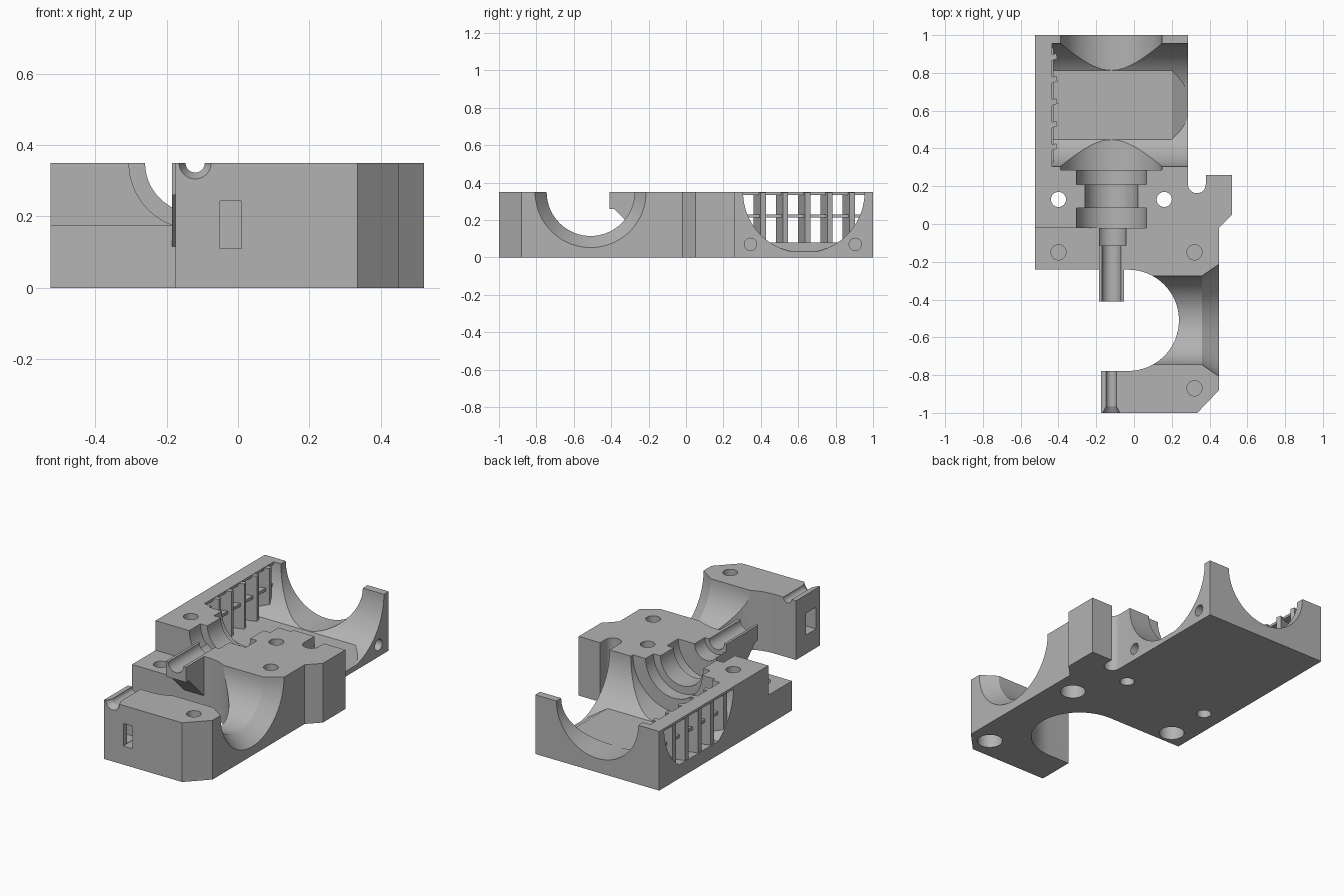
import bpy, bmesh
from math import sin, cos, pi, radians
from mathutils import Matrix, Vector

if "Cube" in bpy.data.objects:
    bpy.data.objects.remove(bpy.data.objects["Cube"])

grey = bpy.data.materials.new("plain_grey")
grey.use_nodes = True
COLOUR = (0.45, 0.45, 0.45, 1)
grey.diffuse_color = COLOUR
grey.node_tree.nodes["Principled BSDF"].inputs["Base Color"].default_value = COLOUR

TOP = 0.35      # height of the split plane
BORE_X = -0.12  # stepped bore runs along y here
ROOM_Y = 0.63   # cross chamber runs along x here
PORT_Y = -0.51  # front round opening


def finish(name, bm):
    bmesh.ops.recalc_face_normals(bm, faces=bm.faces)
    mesh = bpy.data.meshes.new(name)
    bm.to_mesh(mesh)
    bm.free()
    mesh.materials.append(grey)
    ob = bpy.data.objects.new(name, mesh)
    bpy.context.collection.objects.link(ob)
    return ob


def prism(name, pts, axis, lo, hi):
    """Extrude a flat outline along an axis."""
    place = {"x": lambda a, b, t: (t, a, b),
             "y": lambda a, b, t: (a, t, b),
             "z": lambda a, b, t: (a, b, t)}[axis]
    bm = bmesh.new()
    face = bm.faces.new([bm.verts.new(place(a, b, lo)) for a, b in pts])
    new = bmesh.ops.extrude_face_region(bm, geom=[face])["geom"]
    move = Vector(place(0, 0, hi - lo))
    bmesh.ops.translate(bm, vec=move, verts=[v for v in new if isinstance(v, bmesh.types.BMVert)])
    return finish(name, bm)


def box(name, x0, x1, y0, y1, z0, z1):
    return prism(name, [(x0, y0), (x1, y0), (x1, y1), (x0, y1)], "z", z0, z1)


def lathe(name, profile, axis, centre, steps=72):
    """Revolve (along, radius) pairs about an axis through centre."""
    place = {"x": lambda t, a, b: (t, a, b),
             "y": lambda t, a, b: (a, t, b),
             "z": lambda t, a, b: (a, b, t)}[axis]
    bm = bmesh.new()
    rings = []
    for t, r in profile:
        rings.append([bm.verts.new(place(t, centre[0] + r * cos(2 * pi * i / steps),
                                         centre[1] + r * sin(2 * pi * i / steps)))
                      for i in range(steps)])
    for a, b in zip(rings, rings[1:]):
        for i in range(steps):
            j = (i + 1) % steps
            bm.faces.new((a[i], a[j], b[j], b[i]))
    bm.faces.new(rings[0])
    bm.faces.new(rings[-1])
    return finish(name, bm)


def combine(target, tool, operation="DIFFERENCE"):
    """Apply a boolean and discard the tool."""
    mod = target.modifiers.new("combine", "BOOLEAN")
    mod.object, mod.operation, mod.solver = tool, operation, "EXACT"
    bpy.ops.object.select_all(action="DESELECT")
    bpy.context.view_layer.objects.active = target
    target.select_set(True)
    bpy.ops.object.modifier_apply(modifier=mod.name)
    bpy.data.objects.remove(tool)
    return target


def arc(cx, cy, r, start, end, n):
    angles = [radians(start + (end - start) * i / n) for i in range(n + 1)]
    return [(cx + r * cos(a), cy + r * sin(a)) for a in angles]


# Main block, with the round front opening and the small side notch
outline = [(-0.525, 1), (-0.525, -0.24)]
outline += arc(-0.03, PORT_Y, 0.268, 90, -90, 40)
outline += [(-0.175, -0.778), (-0.175, -1), (0.335, -1), (0.45, -0.88),
            (0.45, -0.02), (0.52, 0.05), (0.52, 0.26), (0.38, 0.26)]
outline += arc(0.333, 0.21, 0.047, 0, -180, 16)
outline += [(0.286, 1)]
body = prism("housing_half", outline, "z", 0, TOP)

# Tongue that carries the bore into the front opening
tongue = prism("tongue", [(-0.41, TOP), (-0.41, 0.26), (-0.385, 0.26), (-0.235, 0.11),
                          (-0.2, 0.11), (-0.2, TOP)], "x", -0.185, -0.052)
combine(body, tongue, "UNION")

# Lowered step at the front corner
combine(body, box("step_cutter", -0.6, -0.185, -0.5, -0.02, 0.175, 0.5))

# Stepped bore along the length
combine(body, lathe("bore_cutter", [
    (-1.01, 0.05), (-0.965, 0.027), (-0.6, 0.027), (-0.6, 0.05), (-0.115, 0.05),
    (-0.115, 0.078), (-0.02, 0.078), (-0.02, 0.185), (0.085, 0.185), (0.085, 0.14),
    (0.21, 0.14), (0.21, 0.185), (0.285, 0.185), (0.285, 0.268), (1.02, 0.268)],
    "y", (BORE_X, TOP)))

# Cross chamber with a flat floor that dips towards the open side
chamber = lathe("chamber_cutter", [(-0.435, 0.325), (0.32, 0.325)], "x", (ROOM_Y, TOP), 96)
floor = prism("floor_clip", [(-0.6, 0.081), (0.2, 0.081), (0.33, 0.005), (0.33, 0.8),
                             (-0.6, 0.8)], "y", 0, 1.2)
combine(body, combine(chamber, floor, "INTERSECT"))


def window(name, x0, x1, r, z0, z1):
    """Part of the chamber's round section between two heights."""
    ob = lathe(name, [(x0, r), (x1, r)], "x", (ROOM_Y, TOP), 96)
    return combine(ob, box("clip", -1, 1, 0, 1.2, z0, z1), "INTERSECT")


combine(body, window("window_cutter", -0.6, -0.42, 0.325, 0.081, 0.335))

# Flared side port into the round opening
combine(body, lathe("port_cutter", [(0, 0.235), (0.36, 0.235), (0.45, 0.297), (0.47, 0.311)],
                    "x", (PORT_Y, TOP)))

# Through holes
for x in (-0.4, 0.16):
    combine(body, lathe("hole_cutter", [(-0.1, 0.04), (0.5, 0.04)], "z", (x, 0.13), 32))

# Blind screw holes above, wide recesses below
for x, y in ((-0.4, -0.15), (0.32, -0.15), (0.32, -0.87)):
    combine(body, lathe("screw_cutter", [(0.12, 0.04), (0.5, 0.04)], "z", (x, y), 32))
    combine(body, lathe("recess_cutter", [(-0.1, 0.07), (0.09, 0.07)], "z", (x, y), 32))

# Side pin holes
for y in (0.345, 0.905):
    combine(body, lathe("pin_cutter", [(0.17, 0.033), (0.4, 0.033)], "x", (y, 0.07), 32))

# Bent pocket in the front arm
combine(body, box("pocket_cutter", -0.05, 0.01, -1.1, -0.87, 0.11, 0.243))
combine(body, box("pocket_cutter", -0.3, 0.005, -0.965, -0.87, 0.112, 0.24))

# Slanted louvres and a cross bar, trimmed to the window
parts = [body]
for i in range(5):
    y = 0.393 + 0.119 * i
    slat = prism("louvre_%d" % (i + 1), [(-0.52, y - 0.032), (-0.405, y + 0.006),
                                         (-0.412, y + 0.034), (-0.52, y)], "z", 0, TOP - 0.001)
    parts.append(combine(slat, window("trim", -0.53, -0.39, 0.327, 0.078, TOP - 0.002),
                         "INTERSECT"))
bar = box("louvre_cross_bar", -0.49, -0.425, 0.2, 1.0, 0.213, 0.231)
parts.append(combine(bar, window("trim", -0.53, -0.39, 0.327, 0.078, TOP), "INTERSECT"))

# Smooth curved walls, keep corners sharp
bpy.ops.object.select_all(action="DESELECT")
for ob in parts:
    ob.select_set(True)
bpy.context.view_layer.objects.active = body
bpy.ops.object.shade_smooth_by_angle(angle=radians(25))
